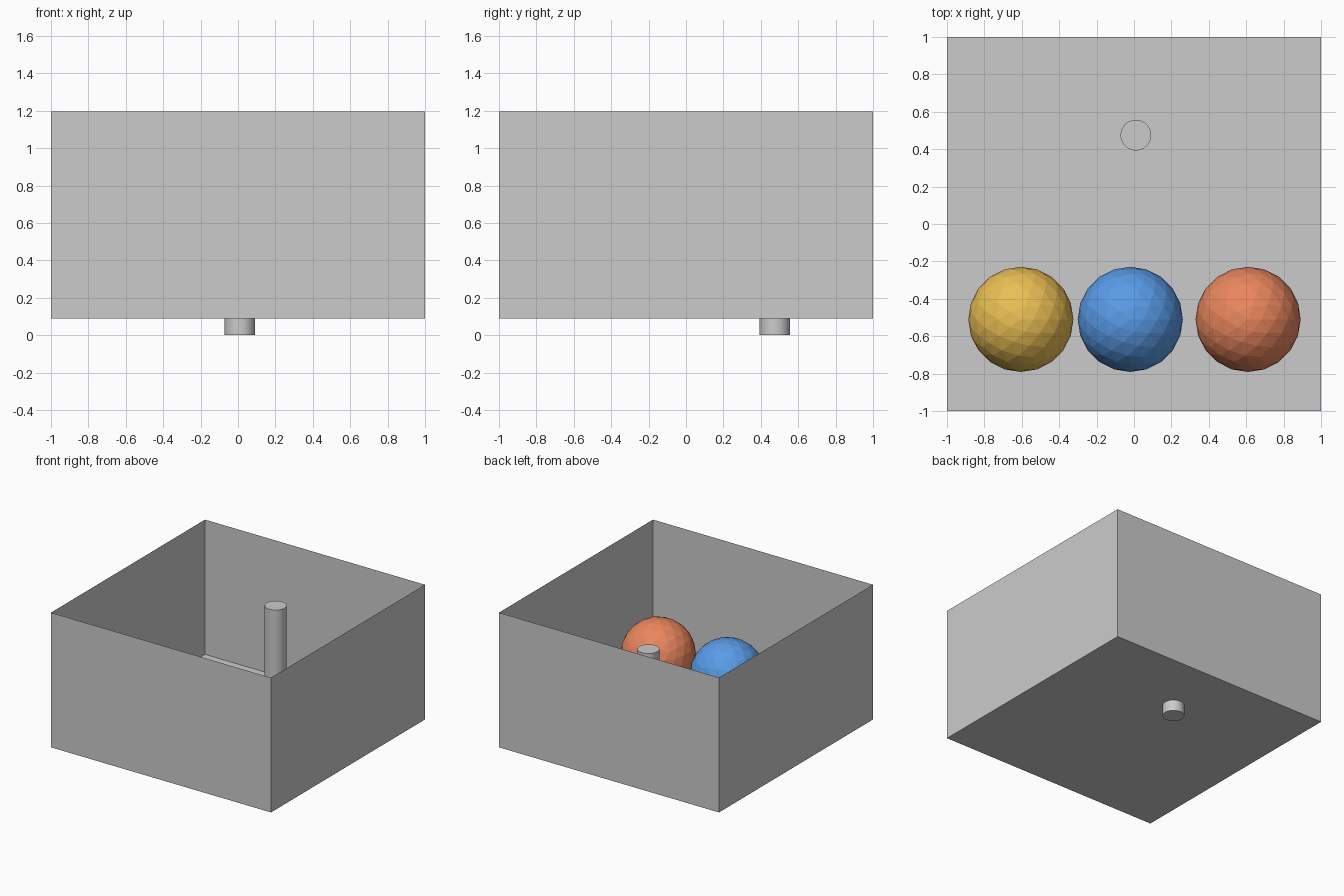
import bpy, bmesh, math

if "Cube" in bpy.data.objects:
    bpy.data.objects.remove(bpy.data.objects["Cube"])

FLOOR, BAND, RIM = 0.09, 0.465, 1.197


def material(name, rgb):
    mat = bpy.data.materials.new(name)
    mat.diffuse_color = (*rgb, 1.0)
    mat.use_nodes = True
    mat.node_tree.nodes["Principled BSDF"].inputs["Base Color"].default_value = mat.diffuse_color
    return mat


def open_box(name, z0, z1, floor):
    """Thin square walls from z0 to z1, optionally closed at the bottom."""
    bm = bmesh.new()
    corners = [(-1, -1), (1, -1), (1, 1), (-1, 1)]
    low = [bm.verts.new((x, y, z0)) for x, y in corners]
    high = [bm.verts.new((x, y, z1)) for x, y in corners]
    for i in range(4):
        j = (i + 1) % 4
        bm.faces.new((low[i], low[j], high[j], high[i]))
    if floor:
        bm.faces.new(low[::-1])
    mesh = bpy.data.meshes.new(name)
    bm.to_mesh(mesh)
    bm.free()
    obj = bpy.data.objects.new(name, mesh)
    bpy.context.collection.objects.link(obj)
    return obj


# Box: lower tray with floor, and upper walls in a plainer grey
open_box("lower_tray", FLOOR, BAND, True)
walls = open_box("upper_walls", BAND, RIM, False)
walls.data.materials.append(material("wall_grey", (0.52, 0.52, 0.52)))

# Post passing through the floor
bpy.ops.mesh.primitive_cylinder_add(vertices=32, radius=0.082, depth=0.963,
                                    location=(0.01, 0.475, 0.4815))
bpy.context.object.name = "post"
bpy.ops.object.shade_smooth_by_angle(angle=math.radians(30))

# Row of faceted balls resting in the tray
balls = [("yellow", -0.605, (0.83, 0.52, 0.09)),
         ("blue", -0.02, (0.10, 0.33, 0.80)),
         ("orange", 0.61, (0.82, 0.24, 0.11))]
for name, x, rgb in balls:
    bpy.ops.mesh.primitive_ico_sphere_add(subdivisions=3, radius=0.281,
                                          location=(x, -0.51, 0.385))
    ball = bpy.context.object
    ball.name = name + "_ball"
    ball.data.materials.append(material(name, rgb))
